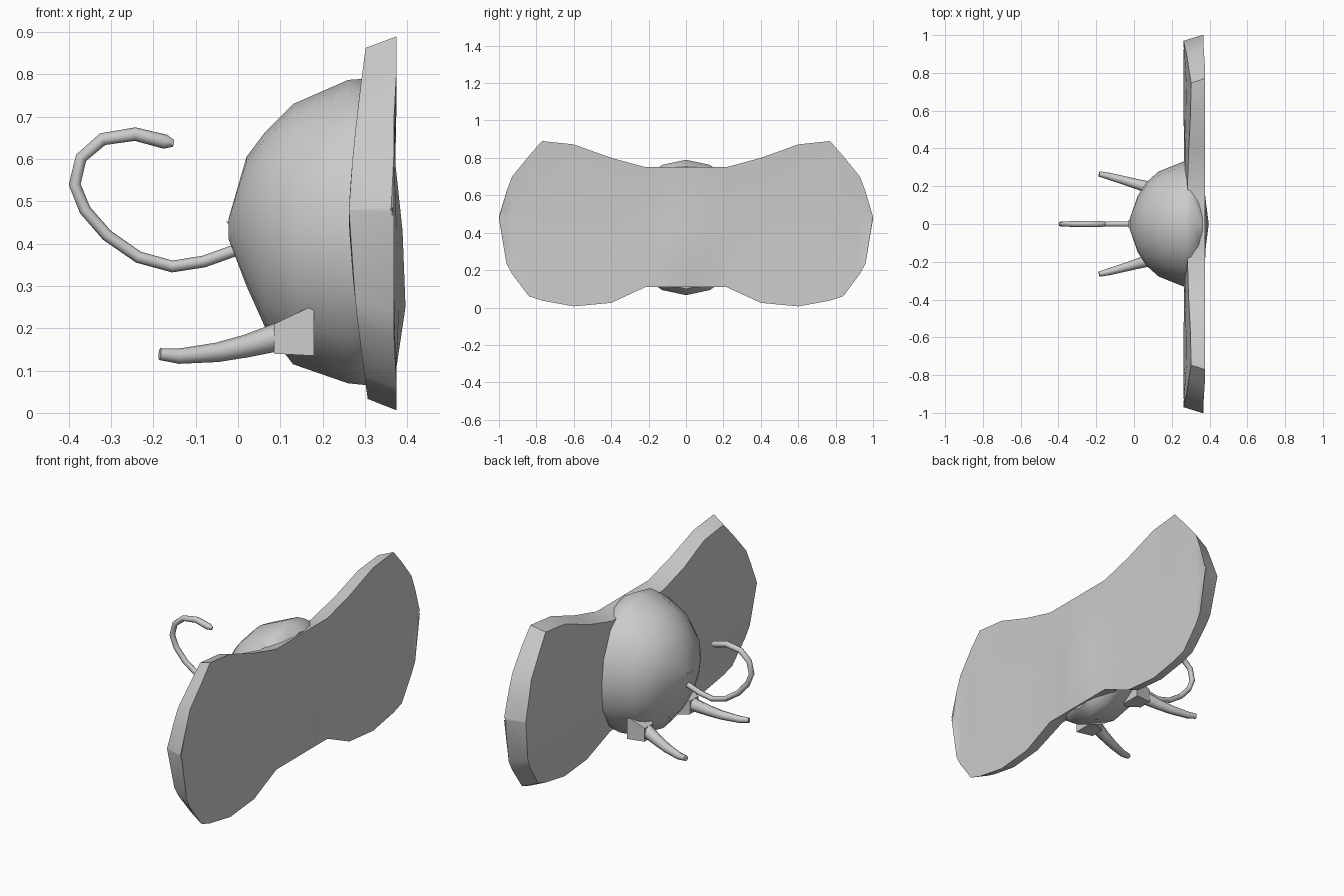
import bpy, bmesh
from math import cos, sin, pi
from mathutils import Vector

if "Cube" in bpy.data.objects:
    bpy.data.objects.remove(bpy.data.objects["Cube"])


def loft(name, rings, angle=40):
    """Skin closed rings of equal length and cap both ends."""
    bm = bmesh.new()
    vs = [[bm.verts.new(p) for p in r] for r in rings]
    n = len(vs[0])
    for a, b in zip(vs, vs[1:]):
        for i in range(n):
            j = (i + 1) % n
            bm.faces.new((a[i], a[j], b[j], b[i]))
    bm.faces.new(vs[0])
    bm.faces.new(vs[-1])
    bmesh.ops.remove_doubles(bm, verts=bm.verts, dist=0.0005)
    bmesh.ops.recalc_face_normals(bm, faces=bm.faces)
    me = bpy.data.meshes.new(name)
    bm.to_mesh(me)
    bm.free()
    ob = bpy.data.objects.new(name, me)
    bpy.context.collection.objects.link(ob)
    bpy.ops.object.select_all(action='DESELECT')
    ob.select_set(True)
    bpy.context.view_layer.objects.active = ob
    bpy.ops.object.shade_smooth_by_angle(angle=angle * pi / 180)
    return ob


def oval_x(x, ry, z0, z1, n=16):
    return [(x, ry * cos(2 * pi * i / n),
             (z0 + z1) / 2 + (z1 - z0) / 2 * sin(2 * pi * i / n)) for i in range(n)]


def tube(name, path, radii, n=8):
    path = [Vector(p) for p in path]
    rings = []
    for i, p in enumerate(path):
        t = (path[min(i + 1, len(path) - 1)] - path[max(i - 1, 0)]).normalized()
        side = (Vector((0, 1, 0)) - t * t.y).normalized()
        up = t.cross(side)
        rings.append([p + (side * cos(2 * pi * k / n) + up * sin(2 * pi * k / n)) * radii[i]
                      for k in range(n)])
    return loft(name, rings, 50)


# Head dome, lofted from the brow back to the ear plate
loft("head", [oval_x(-0.022, 0.03, 0.41, 0.46), oval_x(0.02, 0.15, 0.30, 0.605),
              oval_x(0.065, 0.22, 0.20, 0.665), oval_x(0.13, 0.278, 0.115, 0.73),
              oval_x(0.26, 0.33, 0.07, 0.787), oval_x(0.30, 0.335, 0.066, 0.79),
              oval_x(0.362, 0.28, 0.10, 0.755)], 60)

# Ears: columns of (y, top z, bottom z, bulge of the back)
cols = [(0, .75, .11, 1), (.12, .75, .11, .4), (.215, .75, .11, 0), (.4, .80, .025, 0),
        (.6, .872, .006, 0), (.77, .89, .037, 0), (.84, .81, .06, 0),
        (.93, .70, .18, 0), (.96, .62, .235, 0), (1.0, .485, .475, 0)]
rows = [(0, .375, 0), (.22, .37, .026), (.5, .366, .023), (.75, .368, .004), (1, .375, 0)]


def front_x(z):
    d = abs(z - 0.465) / 0.42
    return 0.262 + 0.043 * d ** 1.4


def ear_ring(y, top, bot, bulge, s):
    inset = min(0.027, (top - bot) * 0.3)
    back = [(x - 0.006 * (abs(y) > 0.9) + b * bulge, s * y, bot + (top - bot) * t)
            for t, x, b in rows]
    front = []
    for t, _, _ in reversed(rows):
        z = bot + inset + (top - bot - 2 * inset) * t
        front.append((front_x(z), s * y * (0.97 if y > 0.5 else 1), z))
    return back + front


loft("ears", [ear_ring(*c, -1) for c in reversed(cols[1:])] + [ear_ring(*c, 1) for c in cols], 45)

# Trunk root: wedge running down the face to the mouth
wedge = [(-.022, .452, .02), (-.005, .435, .035), (.03, .31, .04), (.075, .20, .045)]
loft("trunk_root", [[(x - .006, -w, z), (x - .006, w, z), (x + .07, w + .03, z + .02),
                     (x + .07, -w - .03, z + .02)] for x, z, w in wedge], 30)

# Curled trunk
trunk = [(.03, .405), (-.01, .383), (-.08, .358), (-.155, .346), (-.235, .368), (-.31, .42),
         (-.362, .48), (-.386, .54), (-.371, .603), (-.32, .647), (-.243, .659),
         (-.172, .641), (-.152, .637)]
tube("trunk", [(x, 0, z) for x, z in trunk], [.014] * 9 + [.015, .016, .017, .008])

# Tusks with flared sockets
for s, side in ((1, "left"), (-1, "right")):
    tube(side + "_tusk",
         [(.13, s * .178, .19), (.09, s * .19, .178), (.02, s * .21, .158), (-.05, s * .23, .143),
          (-.14, s * .255, .134), (-.185, s * .265, .139)],
         [.036, .033, .027, .023, .018, .014])
    loft(side + "_tusk_socket",
         [[(.085, s * (.19 + .036 * a), .175 + .035 * b) for a, b in
           ((-1, -1), (1, -1), (1, 1), (-1, 1))],
          [(.18, s * (.17 + .07 * a), .195 + .06 * b) for a, b in
           ((-1, -1), (1, -1), (1, 1), (-1, 1))]], 30)
